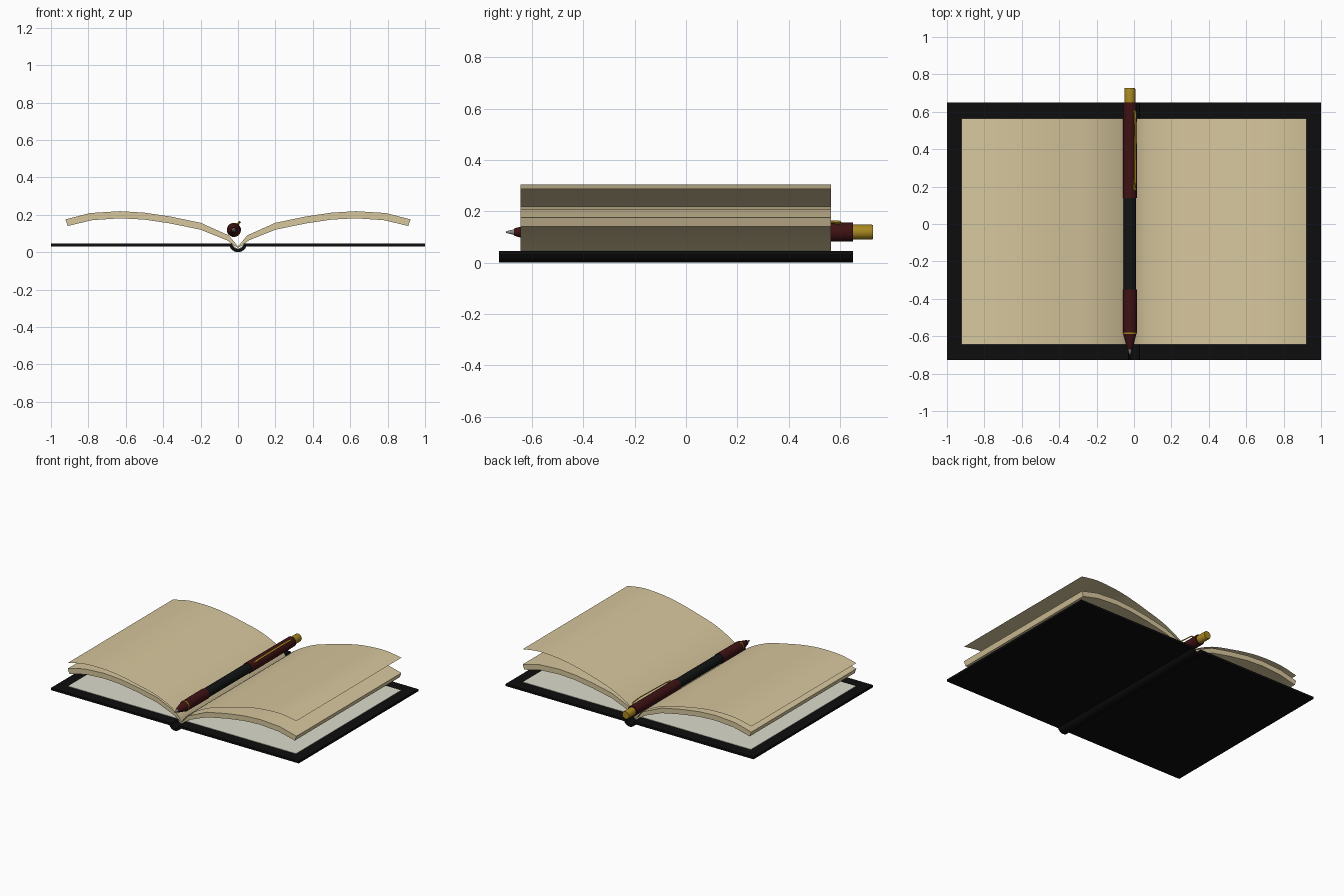
import bpy, bmesh, math
from mathutils import Vector, Matrix

if "Cube" in bpy.data.objects:
    bpy.data.objects.remove(bpy.data.objects["Cube"])


def mat(name, r, g, b):
    m = bpy.data.materials.new(name)
    m.diffuse_color = (r, g, b, 1)
    m.use_nodes = True
    m.node_tree.nodes["Principled BSDF"].inputs["Base Color"].default_value = m.diffuse_color
    return m


BLACK = mat("black", 0.004, 0.004, 0.004)
GRIP = mat("grip_black", 0.006, 0.007, 0.007)
PAPER = mat("paper", 0.68, 0.57, 0.34)
ENDPAPER = mat("endpaper", 0.72, 0.71, 0.60)
MAROON = mat("maroon", 0.05, 0.006, 0.007)
GOLD = mat("gold", 0.40, 0.25, 0.015)
STEEL = mat("steel", 0.25, 0.25, 0.26)


def finish(name, bm, material, angle=None):
    me = bpy.data.meshes.new(name)
    bm.to_mesh(me)
    bm.free()
    ob = bpy.data.objects.new(name, me)
    bpy.context.collection.objects.link(ob)
    me.materials.append(material)
    if angle:
        bpy.ops.object.select_all(action='DESELECT')
        ob.select_set(True)
        bpy.context.view_layer.objects.active = ob
        bpy.ops.object.shade_smooth_by_angle(angle=math.radians(angle))
    return ob


def strip(name, top, bottom, y0, y1, material, angle=None):
    """Band between two matching XZ polylines, extruded along y; no bottom = single sheet."""
    bm = bmesh.new()
    rows = [[[bm.verts.new((x, y, z)) for x, z in line] for y in (y0, y1)]
            for line in (top, bottom) if line]
    n = len(top)
    for i in range(n - 1):
        for a, b in rows:
            bm.faces.new((a[i], a[i + 1], b[i + 1], b[i]))
        if bottom:
            for k in (0, 1):
                t, u = rows[0][k], rows[1][k]
                bm.faces.new((t[i], t[i + 1], u[i + 1], u[i]))
    if bottom:
        for i in (0, n - 1):
            (ta, tb), (ua, ub) = rows
            bm.faces.new((ta[i], tb[i], ub[i], ua[i]))
        bmesh.ops.recalc_face_normals(bm, faces=bm.faces)
    elif bm.faces:
        bm.normal_update()
        if sum(f.normal.z for f in bm.faces) < 0:
            bmesh.ops.reverse_faces(bm, faces=bm.faces)
    return finish(name, bm, material, angle)


def cover_line(half, r, z):
    """Flat board, dipping in an arc around the spine."""
    arc = [(r * math.cos(a), 0.047 + r * math.sin(a))
           for a in (math.pi * (1 + i / 12) for i in range(1, 12))]
    arc = [p for p in arc if p[1] < z]
    w = math.sqrt(max(r * r - (z - 0.047) ** 2, 0))
    return [(-half, z), (-w, z)] + arc + [(w, z), (half, z)]


def match(half, r_top, z_top, r_bot, z_bot):
    """Two cover lines with the same number of points."""
    out = []
    for r, z in ((r_top, z_top), (r_bot, z_bot)):
        a0 = math.asin(max(-1, min(1, (0.047 - z) / r)))
        arc = []
        for i in range(13):
            a = math.pi + a0 + (math.pi - 2 * a0) * i / 12
            arc.append((r * math.cos(a), 0.047 + r * math.sin(a)))
        out.append([(-half, z)] + arc + [(half, z)])
    return out


# cover with rounded spine, and the lining paper inside it
strip("cover", *match(1.0, 0.030, 0.045, 0.047, 0.029), -0.728, 0.65, BLACK, 30)
strip("endpaper", *match(0.92, 0.026, 0.0475, 0.0305, 0.0445), -0.645, 0.565, ENDPAPER, 30)

# curved page blocks and one lifted sheet on each side
TOP = [(0, 0.03), (0.05, 0.09), (0.2, 0.157), (0.36, 0.19), (0.5, 0.211),
       (0.63, 0.219), (0.79, 0.209), (0.923, 0.175)]
BOT = [(0, 0.022), (0.06, 0.064), (0.2, 0.12), (0.36, 0.153), (0.5, 0.174),
       (0.63, 0.181), (0.78, 0.171), (0.91, 0.14)]


def smooth_line(pts, steps=4):
    """Catmull-Rom through the points."""
    p = [Vector(q) for q in [pts[0]] + pts + [pts[-1]]]
    out = []
    for i in range(1, len(p) - 2):
        for s in range(steps):
            t = s / steps
            a, b, c, d = p[i - 1:i + 3]
            out.append(0.5 * (2 * b + (c - a) * t + (2 * a - 5 * b + 4 * c - d) * t * t
                              + (3 * b - a - 3 * c + d) * t ** 3))
    return [tuple(q) for q in out] + [tuple(pts[-1])]


for side, sx, lift in (("left", -1, 0.042), ("right", 1, 0.118)):
    strip(side + "_page_block", [(sx * x, z) for x, z in TOP],
          [(sx * x, z) for x, z in BOT], -0.645, 0.565, PAPER, 25)
    sheet = [(sx * x, z + 0.002 + lift * x) for x, z in smooth_line(TOP)]
    strip(side + "_loose_sheet", sheet, None, -0.645, 0.565, PAPER, 30)

# pen lying in the gutter
PX, PZ = -0.022, 0.119


def turned(name, profile, material, n=32):
    """Closed solid of revolution around the pen axis; profile = (y, radius)."""
    bm = bmesh.new()
    rings = [[bm.verts.new((PX + r * math.cos(2 * math.pi * k / n), y,
                            PZ + r * math.sin(2 * math.pi * k / n))) for k in range(n)]
             for y, r in profile]
    for a, b in zip(rings, rings[1:]):
        for k in range(n):
            bm.faces.new((a[k], a[(k + 1) % n], b[(k + 1) % n], b[k]))
    bm.faces.new(rings[0])
    bm.faces.new(rings[-1])
    bmesh.ops.recalc_face_normals(bm, faces=bm.faces)
    return finish(name, bm, material, 30)


turned("pen_tip", [(-0.70, 0.003), (-0.694, 0.005), (-0.668, 0.011)], STEEL)
turned("pen_nose", [(-0.67, 0.013), (-0.66, 0.017), (-0.587, 0.035)], MAROON)
turned("pen_ring", [(-0.587, 0.0365), (-0.579, 0.0375)], GOLD)
turned("pen_lower_barrel", [(-0.579, 0.037), (-0.35, 0.038)], MAROON)
turned("pen_grip", [(-0.35, 0.034), (0.14, 0.034)], GRIP)
turned("pen_upper_barrel", [(0.14, 0.038), (0.65, 0.037)], MAROON)
turned("pen_button", [(0.64, 0.029), (0.722, 0.029), (0.728, 0.027)], GOLD)

# pocket clip: bent strip rolled about the pen axis
CLIP = [(0.61, 0.034), (0.60, 0.050), (0.52, 0.056), (0.22, 0.050), (0.20, 0.044), (0.18, 0.048)]
bm = bmesh.new()
rows = []
for y, r in CLIP:
    rows.append([bm.verts.new(c) for c in ((-0.006, y, r), (0.006, y, r),
                                           (0.006, y, r - 0.007), (-0.006, y, r - 0.007))])
for a, b in zip(rows, rows[1:]):
    for k in range(4):
        bm.faces.new((a[k], a[(k + 1) % 4], b[(k + 1) % 4], b[k]))
bm.faces.new(rows[0])
bm.faces.new(rows[-1])
bmesh.ops.recalc_face_normals(bm, faces=bm.faces)
bm.transform(Matrix.Translation((PX, 0, PZ)) @ Matrix.Rotation(math.radians(36), 4, 'Y'))
finish("pen_clip", bm, GOLD)
